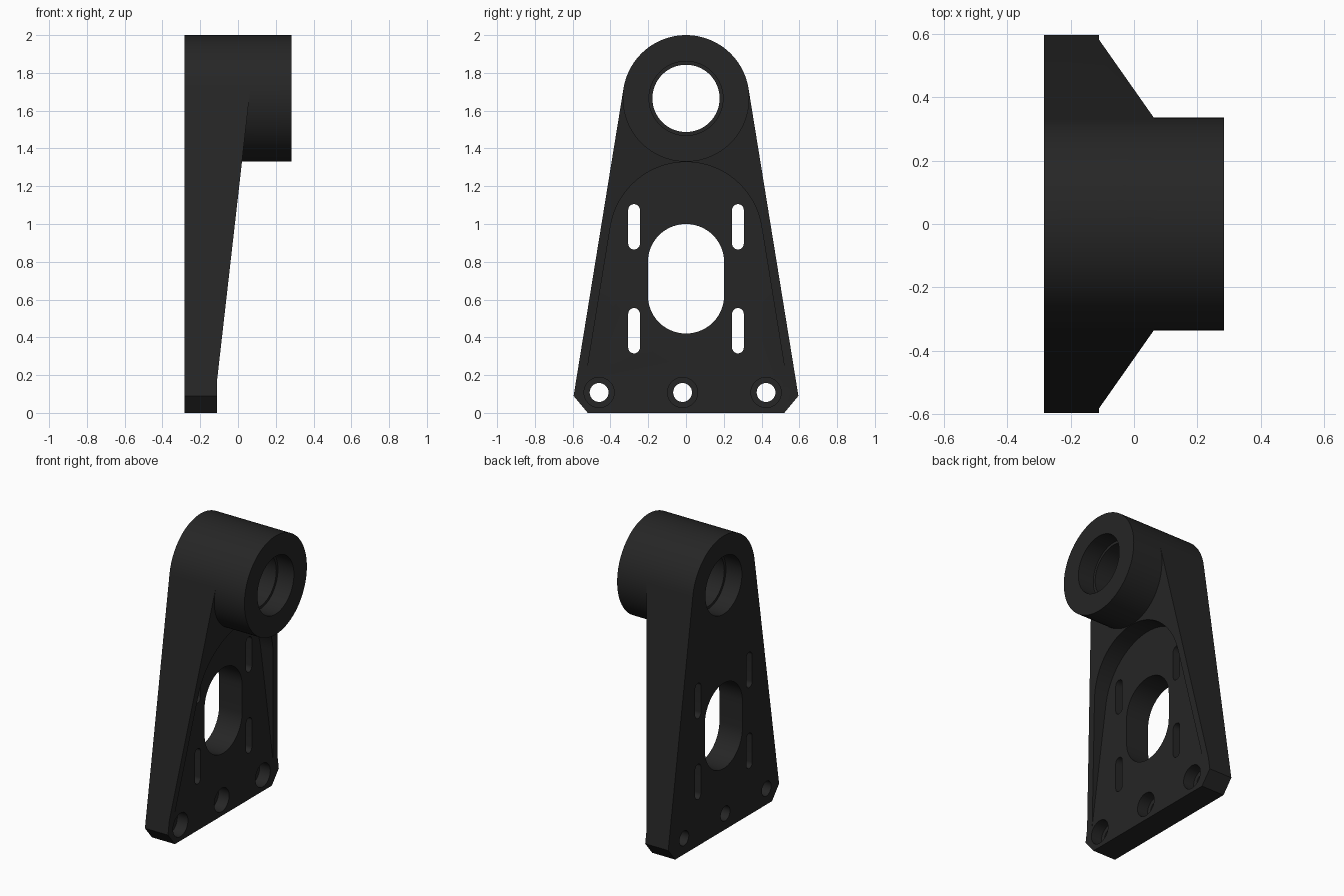
import bpy, bmesh, math

if "Cube" in bpy.data.objects:
    bpy.data.objects.remove(bpy.data.objects["Cube"])

BACK, FRONT, FLOOR = -0.283, 0.283, -0.11    # x of back face, boss face, pocket floor
CZ, R, TILT = 1.665, 0.335, 9.25             # boss centre height, radius, side taper (deg)
T = math.radians(TILT)

mat = bpy.data.materials.new("matte black")
mat.diffuse_color = (0.019, 0.019, 0.019, 1)
mat.use_nodes = True
mat.node_tree.nodes["Principled BSDF"].inputs["Base Color"].default_value = mat.diffuse_color


def arc(cy, cz, r, a0, a1, n):
    return [(cy + r * math.cos(math.radians(a0 + (a1 - a0) * i / n)),
             cz + r * math.sin(math.radians(a0 + (a1 - a0) * i / n))) for i in range(n + 1)]


def prism(name, pts, lo, hi, axis="x"):
    """Extrude a (y, z) profile along x, or an (x, z) profile along y."""
    bm = bmesh.new()
    place = (lambda p, d: (d, p[0], p[1])) if axis == "x" else (lambda p, d: (p[0], d, p[1]))
    a = [bm.verts.new(place(p, lo)) for p in pts]
    b = [bm.verts.new(place(p, hi)) for p in pts]
    bm.faces.new(a)
    bm.faces.new(b)
    for i in range(len(pts)):
        j = (i + 1) % len(pts)
        bm.faces.new((a[i], a[j], b[j], b[i]))
    bmesh.ops.recalc_face_normals(bm, faces=bm.faces[:])
    me = bpy.data.meshes.new(name)
    bm.to_mesh(me)
    bm.free()
    me.materials.append(mat)
    ob = bpy.data.objects.new(name, me)
    bpy.context.collection.objects.link(ob)
    return ob


def combine(target, other, op):
    bpy.context.view_layer.objects.active = target
    m = target.modifiers.new("bool", "BOOLEAN")
    m.operation, m.solver, m.object = op, "EXACT", other
    bpy.ops.object.modifier_apply(modifier=m.name)
    bpy.data.objects.remove(other, do_unlink=True)


def cut(pts, lo, hi, axis="x"):
    combine(bracket, prism("cutter", pts, lo, hi, axis), "DIFFERENCE")


def circle(cy, cz, r, n=48):
    return arc(cy, cz, r, 0, 360, n)[:-1]


def slot(cy, z0, z1, r, n=16):
    return arc(cy, z1 - r, r, 0, 180, n) + arc(cy, z0 + r, r, 180, 360, n)


# tapered plate with rounded top and chamfered feet
top_arc = arc(0, CZ, R, TILT, 180 - TILT, 40)
bracket = prism("bracket", top_arc + [(-0.595, 0.09), (-0.52, 0), (0.52, 0), (0.595, 0.09)],
                BACK, 0.25)

# sloping front of the rim
cut([(FLOOR, -0.1), (FLOOR, 0.18), (FLOOR + 0.114 * 1.92, 2.1), (0.5, 2.1), (0.5, -0.1)],
    -1, 1, "y")

# arched pocket whose walls run parallel to the plate sides
pr, top = 0.405, 1.328
pocket = arc(0, top - pr, pr, TILT, 180 - TILT, 40)
y0, z0 = pocket[0]
foot = y0 + math.tan(T) * (z0 - 0.1)
cut(pocket + [(-foot, 0.1), (foot, 0.1)], FLOOR, 0.5)

# round boss
boss = prism("boss", top_arc + arc(0, CZ, R, 180 - TILT, 360 + TILT, 48)[1:-1], -0.05, FRONT)
combine(bracket, boss, "UNION")

# stepped bore with an inner lip
cut(circle(0, CZ, 0.178, 64), -1, 1)
cut(circle(0, CZ, 0.196, 64), FRONT - 0.12, 1)
cut(circle(0, CZ, 0.196, 64), -1, BACK + 0.12)

# central window and four adjustment slots
cut(slot(0, 0.42, 1.0, 0.202, 28), -1, 1)
for y in (-0.275, 0.275):
    for a, b in ((0.315, 0.555), (0.865, 1.105)):
        cut(slot(y, a, b, 0.031), -1, 1)

# counterbored mounting holes
for y in (-0.46, -0.018, 0.424):
    cut(circle(y, 0.108, 0.05, 32), -1, 1)
    cut(circle(y, 0.108, 0.08, 32), FLOOR - 0.08, 1)

bpy.ops.object.select_all(action="DESELECT")
bracket.select_set(True)
bpy.context.view_layer.objects.active = bracket
bpy.ops.object.shade_smooth_by_angle(angle=math.radians(25))
